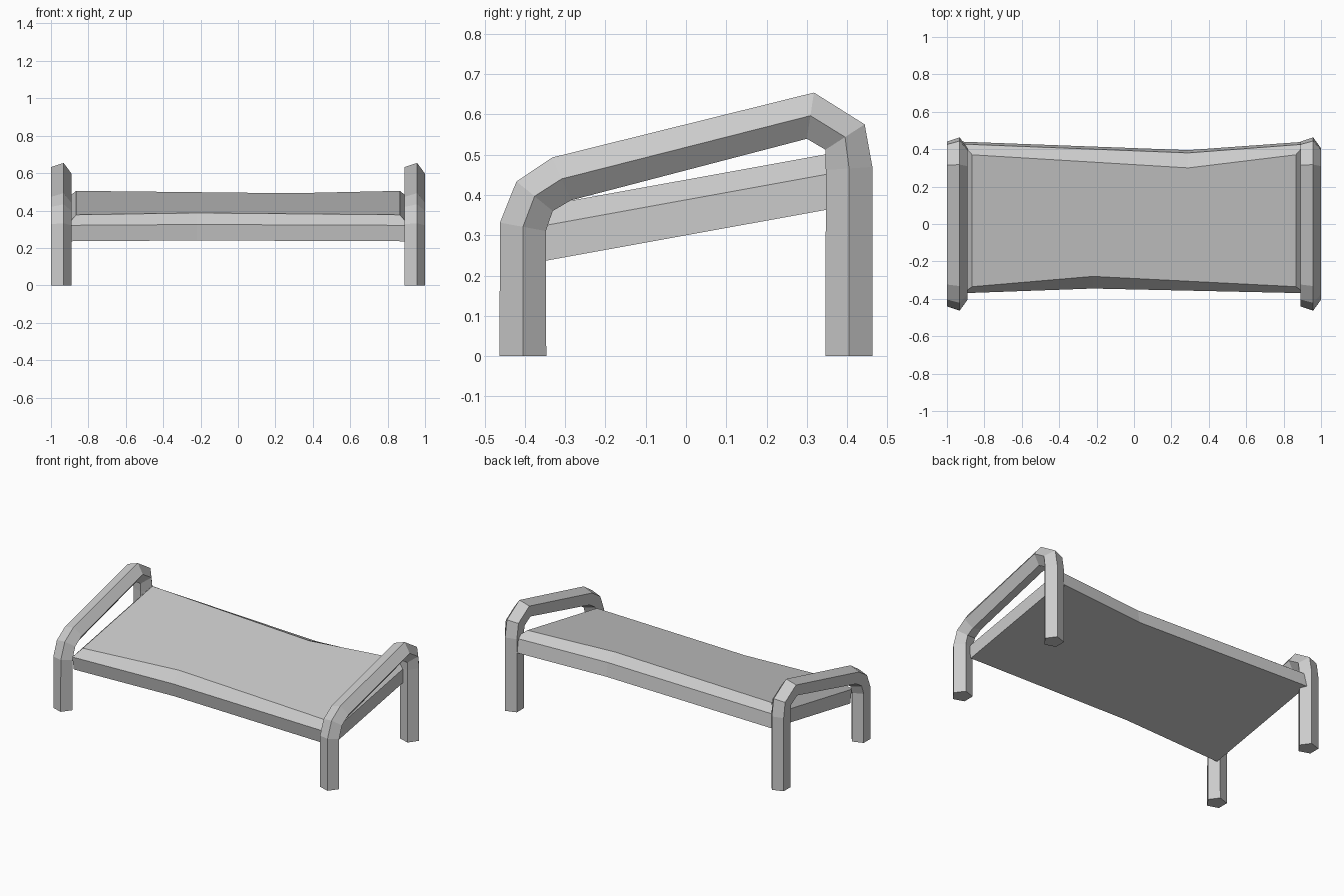
import bpy, bmesh
from math import cos, sin, tau
from mathutils import Vector

if "Cube" in bpy.data.objects:
    bpy.data.objects.remove(bpy.data.objects["Cube"])


def finish(bm, name):
    bmesh.ops.recalc_face_normals(bm, faces=bm.faces[:])
    mesh = bpy.data.meshes.new(name)
    bm.to_mesh(mesh)
    bm.free()
    obj = bpy.data.objects.new(name, mesh)
    bpy.context.collection.objects.link(obj)
    return obj


def loft(name, rings):
    """Skin a list of equally sized point rings and cap both ends."""
    bm = bmesh.new()
    loops = [[bm.verts.new(p) for p in ring] for ring in rings]
    n = len(loops[0])
    for a, b in zip(loops, loops[1:]):
        for i in range(n):
            j = (i + 1) % n
            bm.faces.new((a[i], a[j], b[j], b[i]))
    bm.faces.new(loops[0])
    bm.faces.new(loops[-1])
    return finish(bm, name)


# Legs and armrest: one five-sided tube bent along a side profile (y, z)
PATH = [Vector(p) for p in [(-.405, 0), (-.405, .321), (-.376, .397), (-.309, .44),
                            (.309, .597), (.395, .544), (.405, .466), (.405, 0)]]
RADIUS = .061


def frame(name, x):
    rings = []
    for i, p in enumerate(PATH):
        t = Vector((0, 0))
        if i > 0:
            t += (p - PATH[i - 1]).normalized()
        if i < len(PATH) - 1:
            t += (PATH[i + 1] - p).normalized()
        t.normalize()
        normal = Vector((-t.y, t.x))
        ring = []
        for k in range(5):
            q = p + normal * RADIUS * sin(tau * k / 5)
            ring.append((x + RADIUS * cos(tau * k / 5), q.x, q.y))
        rings.append(ring)
    return loft(name, rings)


frame("right_leg_frame", .939)
frame("left_leg_frame", -.951)

# Sloped seat: waisted outline, with a chamfer around the top
SLOPE = .1815


def seat_ring(x, front, front_waist, back, back_waist, height):
    outline = [(-x, front), (-.22, front_waist), (x, front),
               (x, back), (.29, back_waist), (-x, back)]
    return [(px, py, height + SLOPE * py) for px, py in outline]


loft("seat", [seat_ring(.915, -.355, -.33, .44, .395, .30),
              seat_ring(.915, -.37, -.345, .427, .38, .388),
              seat_ring(.865, -.335, -.28, .37, .30, .438)])
